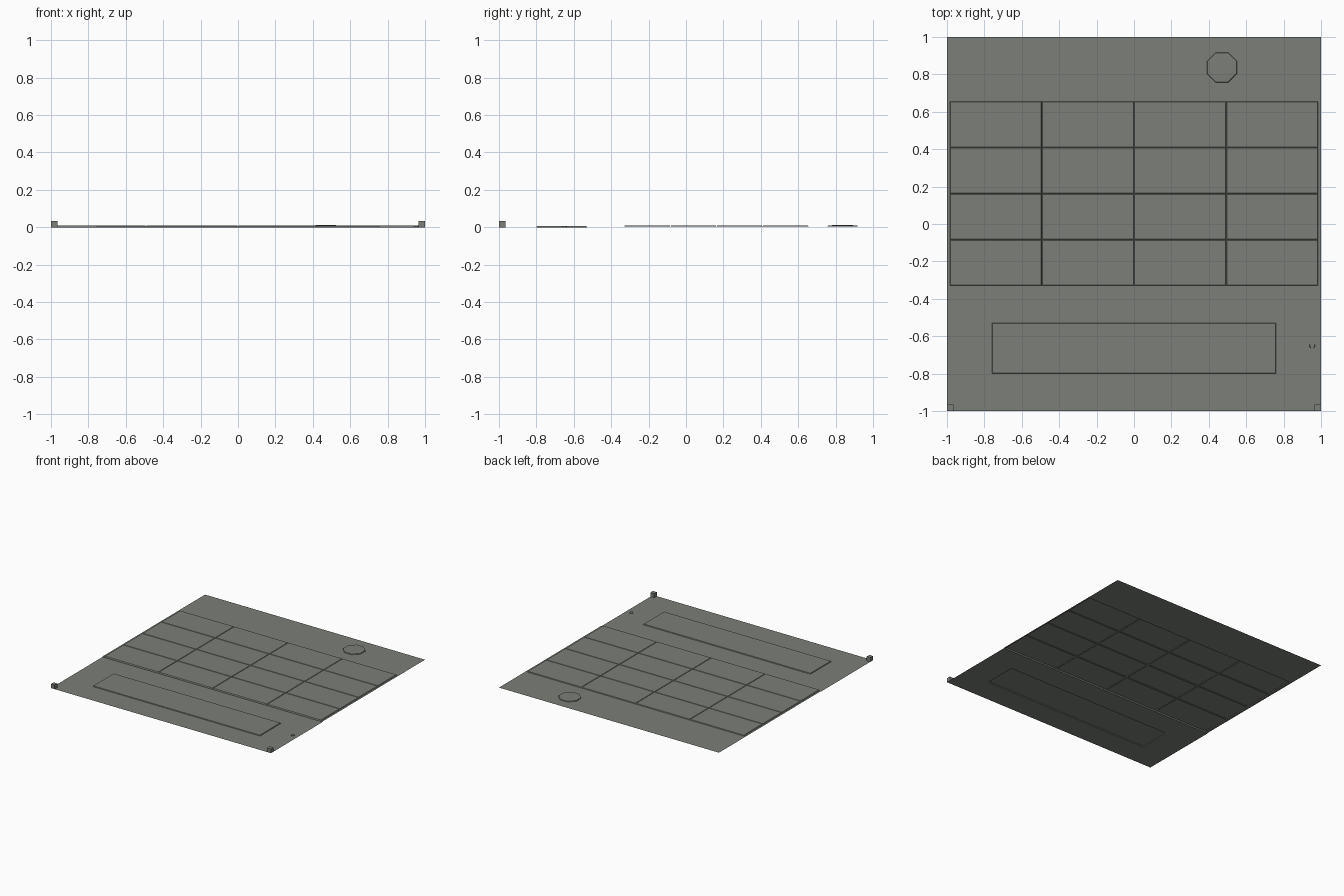
import bpy
import bmesh
import math

if "Cube" in bpy.data.objects:
    bpy.data.objects.remove(bpy.data.objects["Cube"])

grey = bpy.data.materials.new("stone grey")
grey.diffuse_color = (0.2, 0.215, 0.188, 1)
grey.use_nodes = True
grey.node_tree.nodes["Principled BSDF"].inputs["Base Color"].default_value = grey.diffuse_color


def finish(name, bm):
    mesh = bpy.data.meshes.new(name)
    bm.to_mesh(mesh)
    bm.free()
    mesh.materials.append(grey)
    obj = bpy.data.objects.new(name, mesh)
    bpy.context.collection.objects.link(obj)
    return obj


def sheet(name, xs, ys, height, is_raised=None, slope=0.0, lift=0.0):
    """Grid sheet whose chosen cells are inset and lifted."""
    bm = bmesh.new()
    v = [[bm.verts.new((x, y, height)) for x in xs] for y in ys]
    raised = []
    for j in range(len(ys) - 1):
        for i in range(len(xs) - 1):
            f = bm.faces.new((v[j][i], v[j][i + 1], v[j + 1][i + 1], v[j + 1][i]))
            if is_raised and is_raised(i, j):
                raised.append(f)
    bm.normal_update()
    if raised:
        bmesh.ops.inset_individual(bm, faces=raised, thickness=slope, depth=lift)
    return finish(name, bm)


FRONT, BACK, STEP = -0.33, 0.655, 0.004

# Front floor with the long raised pad
sheet("front_floor", [-1, -0.76, 0.76, 1], [-1, -0.80, -0.53, FRONT], 0,
      lambda i, j: i == 1 and j == 1, 0.004, 0.006)

# Four by four field of raised panels, with narrow side margins
xs = [-1] + [-0.985 + 0.4925 * i for i in range(5)] + [1]
ys = [FRONT + (BACK - FRONT) * j / 4 for j in range(5)]
sheet("panel_field", xs, ys, STEP, lambda i, j: 1 <= i <= 4, 0.005, 0.006)

# Back floor
sheet("back_floor", [-1, 1], [BACK, 1], STEP)

# Small step between the front floor and the panels
bm = bmesh.new()
bm.faces.new([bm.verts.new(c) for c in
              ((-1, FRONT, 0), (1, FRONT, 0), (1, FRONT, STEP), (-1, FRONT, STEP))])
finish("front_step", bm)


def octagon_disc(name, x, y, z, layers):
    """Stack of octagon rings (apothem, height), closed at the last one."""
    bm = bmesh.new()
    rings = []
    for apothem, h in layers:
        r = apothem / math.cos(math.pi / 8)
        rings.append([bm.verts.new((x + r * math.cos(math.pi / 8 + k * math.pi / 4),
                                    y + r * math.sin(math.pi / 8 + k * math.pi / 4),
                                    z + h)) for k in range(8)])
    for a, b in zip(rings, rings[1:]):
        for k in range(8):
            n = (k + 1) % 8
            bm.faces.new((a[k], a[n], b[n], b[k]))
    bm.faces.new(rings[-1])
    return finish(name, bm)


# Round plate at the back and small stud at the front right
octagon_disc("back_disc", 0.47, 0.837, STEP, [(0.08, 0), (0.078, 0.006), (0.05, 0.007)])
octagon_disc("front_stud", 0.953, -0.65, 0, [(0.014, 0), (0.013, 0.006)])

# Corner posts
for side, label in ((-1, "left"), (1, "right")):
    bm = bmesh.new()
    bmesh.ops.create_cube(bm, size=0.034)
    bmesh.ops.translate(bm, verts=bm.verts, vec=(side * 0.983, -0.983, 0.017))
    finish(label + "_corner_post", bm)
